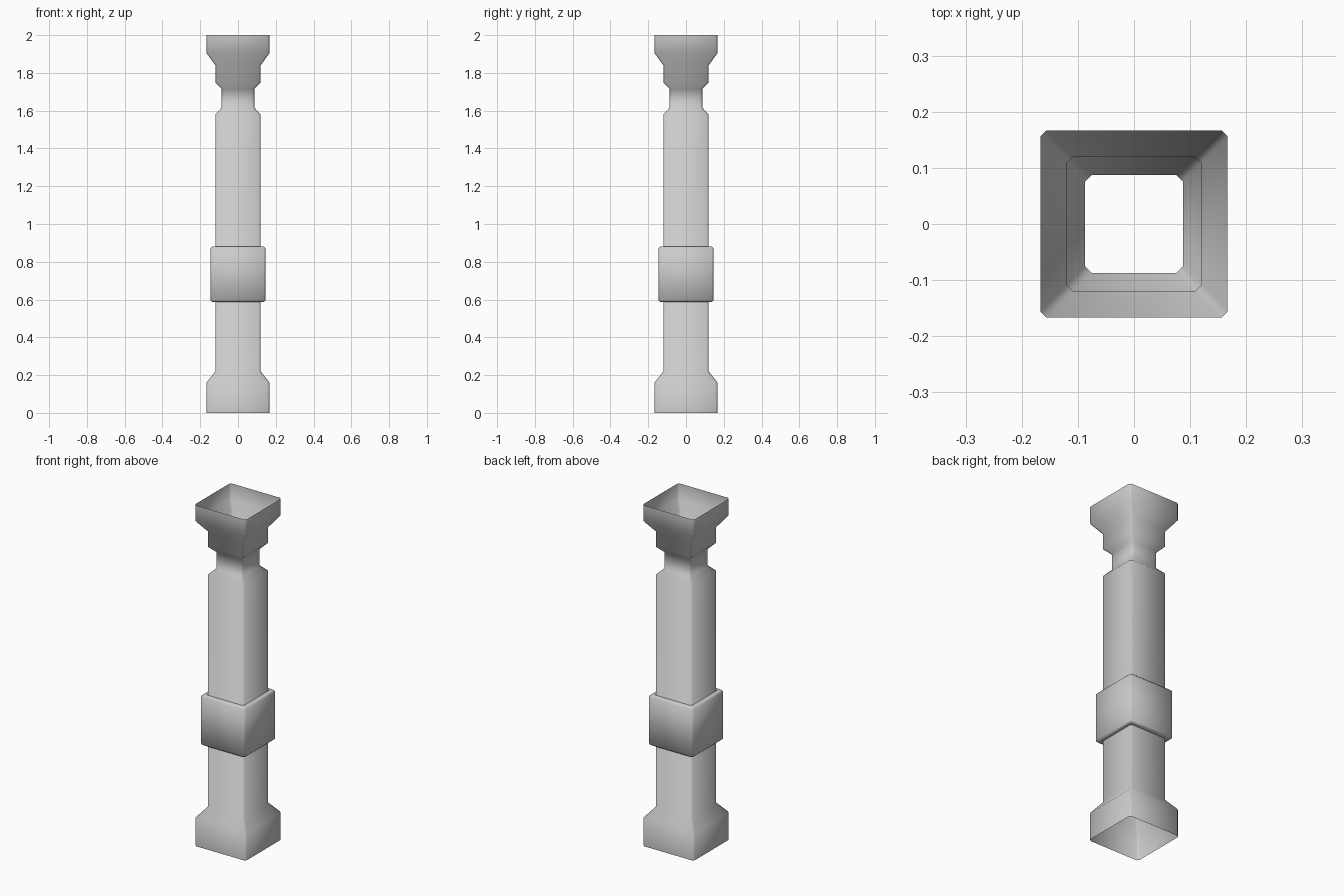
import bpy, math

if "Cube" in bpy.data.objects:
    bpy.data.objects.remove(bpy.data.objects["Cube"])


def square_loft(name, profile, chamfer):
    """Open square tube with chamfered corners, lofted through (half_width, z)."""
    verts, faces = [], []
    for h, z in profile:
        c = h - chamfer
        ring = [(c, -h), (h, -c), (h, c), (c, h), (-c, h), (-h, c), (-h, -c), (-c, -h)]
        verts += [(x, y, z) for x, y in ring]
    for r in range(len(profile) - 1):
        for i in range(8):
            a, b = r * 8 + i, r * 8 + (i + 1) % 8
            faces.append((a, b, b + 8, a + 8))
    mesh = bpy.data.meshes.new(name)
    mesh.from_pydata(verts, [], faces)
    obj = bpy.data.objects.new(name, mesh)
    bpy.context.collection.objects.link(obj)
    bpy.context.view_layer.objects.active = obj
    obj.select_set(True)
    bpy.ops.object.shade_smooth_by_angle(angle=math.radians(60))
    obj.select_set(False)
    return obj


# Hollow pillar: flared base, shaft, narrow neck and flared capital
square_loft("pillar", [
    (0.167, 0.0), (0.167, 0.16), (0.12, 0.22), (0.12, 1.58), (0.087, 1.615),
    (0.087, 1.715), (0.12, 1.75), (0.12, 1.84), (0.167, 1.905), (0.167, 2.0),
], 0.011)

# Square collar around the shaft, with softened edges
square_loft("collar", [
    (0.12, 0.588), (0.137, 0.588), (0.145, 0.596),
    (0.145, 0.872), (0.137, 0.88), (0.12, 0.88),
], 0.009)
